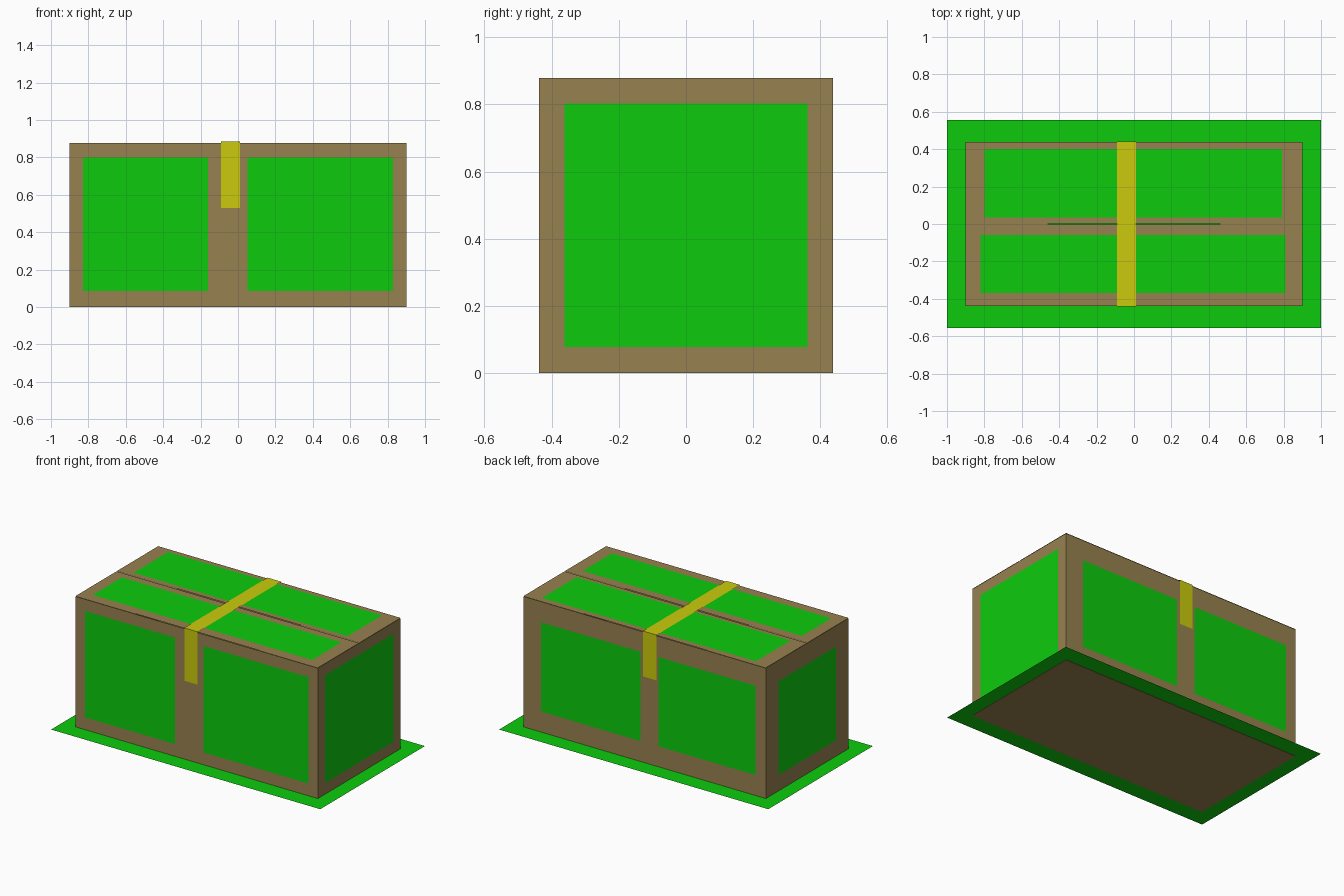
import bpy

if "Cube" in bpy.data.objects:
    bpy.data.objects.remove(bpy.data.objects["Cube"])

X, Y, H = 0.9, 0.438, 0.878   # half length, half depth, height of the carton


def material(name, rgb):
    m = bpy.data.materials.new(name)
    m.diffuse_color = (*rgb, 1)
    m.use_nodes = True
    m.node_tree.nodes["Principled BSDF"].inputs["Base Color"].default_value = m.diffuse_color
    return m


CARD = material("cardboard", (0.31, 0.22, 0.08))
GREEN = material("green", (0.004, 0.6, 0.004))
YELLOW = material("yellow", (0.6, 0.6, 0.004))


def mesh(name, verts, faces, mat):
    me = bpy.data.meshes.new(name)
    me.from_pydata(verts, [], faces)
    me.materials.append(mat)
    ob = bpy.data.objects.new(name, me)
    bpy.context.collection.objects.link(ob)
    return ob


# Maps (u, v) on a carton side, plus an outward offset d, to a 3D point
SIDES = {
    "front": lambda u, v, d: (u, -Y - d, v),
    "back": lambda u, v, d: (-u, Y + d, v),
    "right": lambda u, v, d: (X + d, u, v),
    "left": lambda u, v, d: (-X - d, -u, v),
    "top": lambda u, v, d: (u, v, H + d),
}


def panel(name, side, u0, u1, v0, v1, d, mat):
    f = SIDES[side]
    corners = [(u0, v0), (u1, v0), (u1, v1), (u0, v1)]
    return mesh(name, [f(u, v, d) for u, v in corners], [(0, 1, 2, 3)], mat)


# Carton body: bottom and four walls, open at the top
body = [(x, y, z) for z in (0, H) for x, y in ((-X, -Y), (X, -Y), (X, Y), (-X, Y))]
mesh("carton_body", body,
     [(3, 2, 1, 0), (0, 1, 5, 4), (1, 2, 6, 5), (2, 3, 7, 6), (3, 0, 4, 7)], CARD)

# Lid: two long outer flaps over two short inner flaps, with a narrow seam
for s, word in ((-1, "front"), (1, "back")):
    lo, hi = sorted((s * 0.004, s * Y))
    panel(word + "_flap", "top", -X, X, lo, hi, 0.003, CARD)
for s, word in ((-1, "left"), (1, "right")):
    lo, hi = sorted((s * 0.46, s * X))
    panel(word + "_inner_flap", "top", lo, hi, -Y, Y, -0.003, CARD)

# Green panels on every side
PATCHES = [
    ("front", -0.83, -0.16, 0.085, 0.80), ("front", 0.05, 0.83, 0.085, 0.80),
    ("back", -0.77, -0.03, 0.14, 0.74), ("back", 0.105, 0.825, 0.14, 0.74),
    ("right", -0.362, 0.362, 0.078, 0.803), ("left", -0.305, 0.305, 0.11, 0.74),
    ("top", -0.80, 0.79, 0.035, 0.40), ("top", -0.82, 0.81, -0.37, -0.06),
]
for i, (side, *rect) in enumerate(PATCHES):
    panel(f"{side}_green_panel_{i}", side, *rect, 0.005 if side == "top" else 0.0015, GREEN)

# Tape running down the front, across the lid and down the back
t = 0.0035
path = [(-Y - t, 0.53), (-Y - t, H + 0.007), (Y + t, H + 0.007), (Y + t, 0.58)]
mesh("tape", [(x, y, z) for y, z in path for x in (-0.09, 0.01)],
     [(2 * i, 2 * i + 1, 2 * i + 3, 2 * i + 2) for i in range(3)], YELLOW)

# Green mat under the carton
mesh("floor_mat", [(-1, -0.555, 0.002), (1, -0.555, 0.002), (1, 0.555, 0.002), (-1, 0.555, 0.002)],
     [(0, 1, 2, 3)], GREEN)
